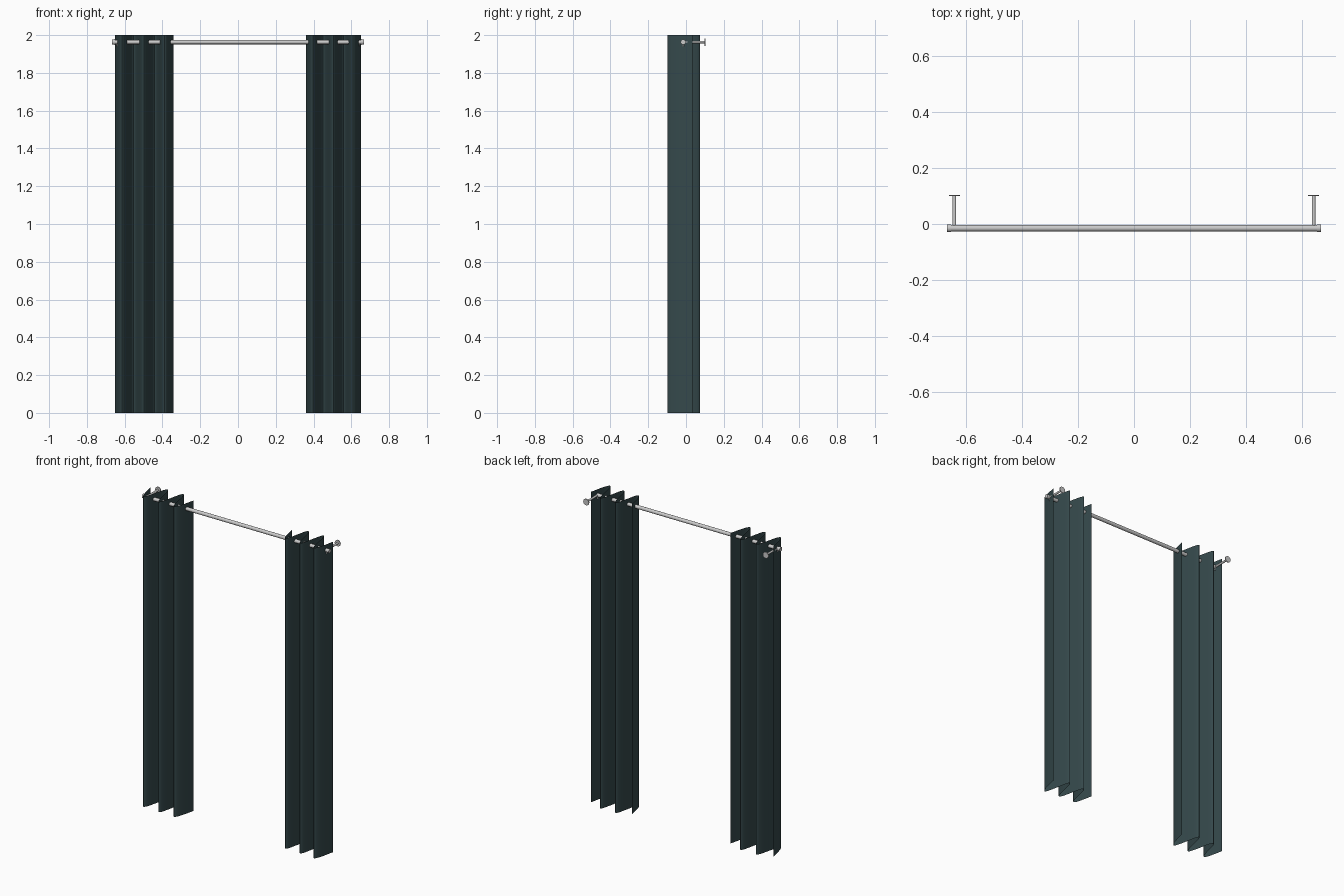
import bpy, bmesh, math
from mathutils import Vector

if "Cube" in bpy.data.objects:
    bpy.data.objects.remove(bpy.data.objects["Cube"])

ROD_Y, ROD_Z = -0.015, 1.963

fabric = bpy.data.materials.new("dark_teal_fabric")
fabric.diffuse_color = (0.035, 0.065, 0.07, 1)
fabric.use_nodes = True
fabric.node_tree.nodes["Principled BSDF"].inputs["Base Color"].default_value = fabric.diffuse_color


def smooth(obj):
    bpy.ops.object.select_all(action='DESELECT')
    obj.select_set(True)
    bpy.context.view_layer.objects.active = obj
    bpy.ops.object.shade_smooth_by_angle(angle=math.radians(40))


def cylinder(name, a, b, radius, sides=24):
    a, b = Vector(a), Vector(b)
    d = b - a
    bpy.ops.mesh.primitive_cylinder_add(
        vertices=sides, radius=radius, depth=d.length, location=(a + b) / 2,
        rotation=d.to_track_quat('Z', 'Y').to_euler())
    obj = bpy.context.object
    obj.name = name
    smooth(obj)
    return obj


def wave(keys, steps=10):
    """Pleat line: soft turns at the folds, steep free ends."""
    pts = []
    last = len(keys) - 2
    for i, ((x0, y0), (x1, y1)) in enumerate(zip(keys, keys[1:])):
        for s in range(steps):
            t = s / steps
            if i == 0:
                f = math.sin(t * math.pi / 2)
            elif i == last:
                f = 1 - math.cos(t * math.pi / 2)
            else:
                f = (1 - math.cos(t * math.pi)) / 2
            pts.append((x0 + (x1 - x0) * t, y0 + (y1 - y0) * f))
    return pts + [keys[-1]]


def curtain(name, keys):
    bm = bmesh.new()
    cols = [(bm.verts.new((x, y, 0)), bm.verts.new((x, y, 2))) for x, y in wave(keys)]
    for (a, b), (c, d) in zip(cols, cols[1:]):
        bm.faces.new((a, c, d, b))
    mesh = bpy.data.meshes.new(name)
    bm.to_mesh(mesh)
    bm.free()
    mesh.materials.append(fabric)
    obj = bpy.data.objects.new(name, mesh)
    bpy.context.collection.objects.link(obj)
    smooth(obj)


# pleated curtain panels
curtain("left_curtain", [(-0.65, 0.035), (-0.613, -0.085), (-0.553, 0.075),
                         (-0.498, -0.096), (-0.441, 0.075), (-0.389, -0.096),
                         (-0.342, 0.035)])
curtain("right_curtain", [(0.36, 0.035), (0.397, -0.085), (0.45, 0.075),
                          (0.505, -0.09), (0.558, 0.075), (0.609, -0.097),
                          (0.652, 0.035)])

# rod
cylinder("rod", (-0.66, ROD_Y, ROD_Z), (0.66, ROD_Y, ROD_Z), 0.0115)

# end caps and wall brackets
for side, s in (("left", -1), ("right", 1)):
    x = 0.64 * s
    cylinder(side + "_end_cap", (0.652 * s, ROD_Y, ROD_Z), (0.666 * s, ROD_Y, ROD_Z), 0.0135)
    cylinder(side + "_bracket_arm", (x, ROD_Y, ROD_Z), (x, 0.1, ROD_Z), 0.0065, 16)
    cylinder(side + "_wall_plate", (x, 0.099, ROD_Z), (x, 0.104, ROD_Z), 0.02)
    cylinder(side + "_set_screw", (x, ROD_Y, ROD_Z - 0.024), (x, ROD_Y, ROD_Z), 0.004, 12)
